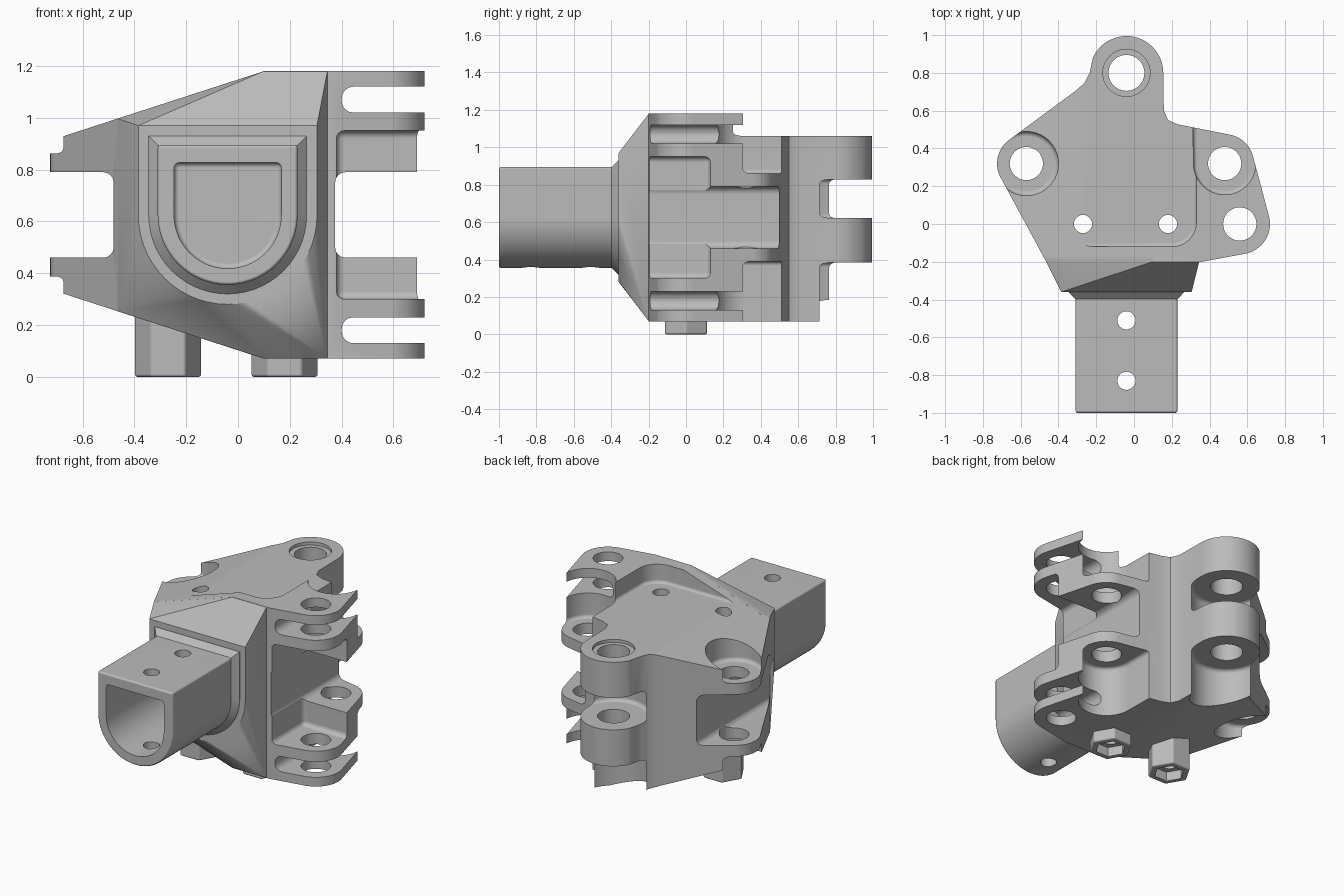
import bpy, bmesh, math
from mathutils import Vector

if "Cube" in bpy.data.objects:
    bpy.data.objects.remove(bpy.data.objects["Cube"], do_unlink=True)

grey = bpy.data.materials.new("plain grey")
grey.use_nodes = True
grey.diffuse_color = (0.5, 0.5, 0.5, 1)
grey.node_tree.nodes["Principled BSDF"].inputs["Base Color"].default_value = (0.5, 0.5, 0.5, 1)

MID = 0.625                      # mirror height of the whole frame
LEFT, REAR = (-0.57, 0.32), (-0.04, 0.8)
EAR, LOW_EAR = (0.56, 0), (0.48, 0.32)


def arc(c, r, a0, a1, n=16):
    angles = [math.radians(a0 + (a1 - a0) * i / n) for i in range(n + 1)]
    return [(c[0] + r * math.cos(a), c[1] + r * math.sin(a)) for a in angles]


def circle(c, r, n=40):
    return arc(c, r, 0, 360, n)[:-1]


def d_shape(r, top):
    """Flat top, straight sides and a round underside."""
    return [(-0.04 + r, top), (-0.04 - r, top)] + arc((-0.04, MID), r, 180, 360, 28)


def finish(name, bm):
    bmesh.ops.recalc_face_normals(bm, faces=bm.faces)
    mesh = bpy.data.meshes.new(name)
    bm.to_mesh(mesh)
    bm.free()
    ob = bpy.data.objects.new(name, mesh)
    bpy.context.collection.objects.link(ob)
    mesh.materials.append(grey)
    return ob


def prism(name, pts, lo, hi, axis="z", bevel=0):
    place = (lambda p, t: (p[0], p[1], t)) if axis == "z" else (lambda p, t: (p[0], t, p[1]))
    bm = bmesh.new()
    face = bm.faces.new([bm.verts.new(place(p, lo)) for p in pts])
    ext = bmesh.ops.extrude_face_region(bm, geom=[face])
    verts = [g for g in ext["geom"] if isinstance(g, bmesh.types.BMVert)]
    bmesh.ops.translate(bm, verts=verts, vec=Vector(place((0, 0), hi - lo)))
    bmesh.ops.recalc_face_normals(bm, faces=bm.faces)
    if bevel:
        sharp = [e for e in bm.edges if e.calc_face_angle(0) > 0.6]
        bmesh.ops.bevel(bm, geom=sharp, offset=bevel, segments=4, profile=0.5,
                        affect="EDGES", clamp_overlap=True)
    return finish(name, bm)


def box(x0, x1, y0, y1, z0, z1, bevel):
    return prism("cutter", [(x0, y0), (x1, y0), (x1, y1), (x0, y1)], z0, z1, "z", bevel)


def hull(name, sections):
    """Convex solid through several (outline, y) sections."""
    bm = bmesh.new()
    for pts, y in sections:
        for x, z in pts:
            bm.verts.new((x, y, z))
    res = bmesh.ops.convex_hull(bm, input=bm.verts)
    loose = {g for g in res["geom_interior"] + res["geom_unused"]
             if isinstance(g, bmesh.types.BMVert)}
    bmesh.ops.delete(bm, geom=list(loose), context="VERTS")
    bmesh.ops.dissolve_limit(bm, angle_limit=0.01, verts=bm.verts, edges=bm.edges)
    return finish(name, bm)


def boolean(ob, cutter, operation="DIFFERENCE"):
    mod = ob.modifiers.new("cut", "BOOLEAN")
    mod.operation, mod.solver, mod.object = operation, "EXACT", cutter
    bpy.context.view_layer.objects.active = ob
    bpy.ops.object.modifier_apply(modifier=mod.name)
    bpy.data.objects.remove(cutter, do_unlink=True)


def both_ends(pts, z, bevel):
    """Clearance above height z and its mirror below."""
    boolean(block, prism("cutter", pts, z, 1.5, "z", bevel))
    boolean(block, prism("cutter", pts, -0.25, 2 * MID - z, "z", bevel))


# Main block: plan outline with every lug, trimmed by the tapering side profile
outline = ([(-0.465, -0.2), (0.36, -0.2)]
           + arc(EAR, 0.16, -80, 14) + arc(LOW_EAR, 0.155, 14, 80)
           + [(0.23, 0.528), (0.18, 0.55), (0.158, 0.6)]
           + arc(REAR, 0.195, 0, 155, 24)
           + [(-0.235, 0.8), (-0.26, 0.75), (-0.3, 0.712)]
           + arc(LEFT, 0.155, 128, 207))
half = [(-0.8, 0.888), (0.1, 1.18), (0.8, 1.18)]
profile = half + [(x, 2 * MID - z) for x, z in reversed(half)]
block = prism("main_block", outline, -0.1, 1.4)
boolean(block, prism("side_profile", profile, -0.5, 1.3, "y"), "INTERSECT")

# Lowered top deck behind the front ridge
deck = [(-1, -0.12)] + arc((0.2, 0.01), 0.13, -90, 0) + [(0.33, 1.3), (-1, 1.3)]
boolean(block, prism("cutter", deck, 1.06, 1.5, "z", 0.02))

# Clearance over and under the inner lugs
both_ends(circle(LEFT, 0.17), 0.86, 0.025)
both_ends(arc(LOW_EAR, 0.165, 180, 360, 24) + [(0.8, 0.37), (0.8, 0.65), (0.31, 0.65)], 0.86, 0.025)

# Gaps between the two rear lugs and under the lower one
for z0, z1 in ((-0.2, 0.385), (0.62, 0.83)):
    boolean(block, prism("cutter", circle(REAR, 0.215), z0, z1, "z", 0.025))

# Side openings between the lugs
boolean(block, box(-1.2, -0.48, -0.6, 1.4, 0.46, 0.79, 0.04))
boolean(block, box(0.375, 1.2, -0.6, 1.4, 0.46, 0.79, 0.04))
boolean(block, box(0.38, 1.2, -0.6, 0.13, 0.3, 0.95, 0.03))
for z in (0.18, 1.07):
    boolean(block, box(0.4, 1.2, -0.6, 1.4, z - 0.05, z + 0.05, 0.045))

# Pin holes, with a shallow seat on the rear lug
for c, r in ((LEFT, 0.088), (LOW_EAR, 0.088), (EAR, 0.088), (REAR, 0.095)):
    boolean(block, prism("cutter", circle(c, r), -0.3, 1.6))
boolean(block, prism("cutter", circle(REAR, 0.125), 1.04, 1.6))

# Hexagonal bolt bosses underneath, with nut sockets and through holes
for side, x, top in (("right", -0.27, 0.3), ("left", 0.18, 0.15)):
    boss = prism(side + "_bolt_boss", circle((x, 0), 0.13, 6), 0, top, "z", 0.01)
    boolean(boss, prism("cutter", circle((x, 0), 0.09, 6), -0.2, 0.06))
    for ob in (boss, block):
        boolean(ob, prism("cutter", circle((x, 0), 0.048, 28), -0.3, 1.6))

# Tapered nose blending the block into the tube
section = [(-0.465, 0.997), (0.1, 1.18), (0.345, 1.18)]
section += [(x, 2 * MID - z) for x, z in reversed(section)]
hull("nose", [(d_shape(0.345, 0.97), -0.36), (section, -0.199), (section, -0.17)])
hull("tube_collar", [(d_shape(0.305, 0.93), -0.35), (d_shape(0.305, 0.93), -0.362),
                     (d_shape(0.28, 0.905), -0.378), (d_shape(0.268, 0.893), -0.4)])

# Hollow tube with cross holes
tube = prism("tube", d_shape(0.27, 0.895), -1, -0.34, "y", 0.012)
bore = prism("cutter", d_shape(0.207, 0.827), -1.2, -0.405, "y", 0.02)
boolean(tube, bore)
for y in (-0.51, -0.83):
    boolean(tube, prism("cutter", circle((-0.04, y), 0.048, 28), -0.2, 1.5))

# Smooth curves, crisp corners
for ob in bpy.context.scene.objects:
    if ob.type == "MESH" and grey.name in ob.data.materials:
        bpy.ops.object.select_all(action="DESELECT")
        ob.select_set(True)
        bpy.context.view_layer.objects.active = ob
        bpy.ops.object.shade_smooth_by_angle(angle=math.radians(30))
        mod = ob.modifiers.new("even shading", "WEIGHTED_NORMAL")
        mod.keep_sharp = True
